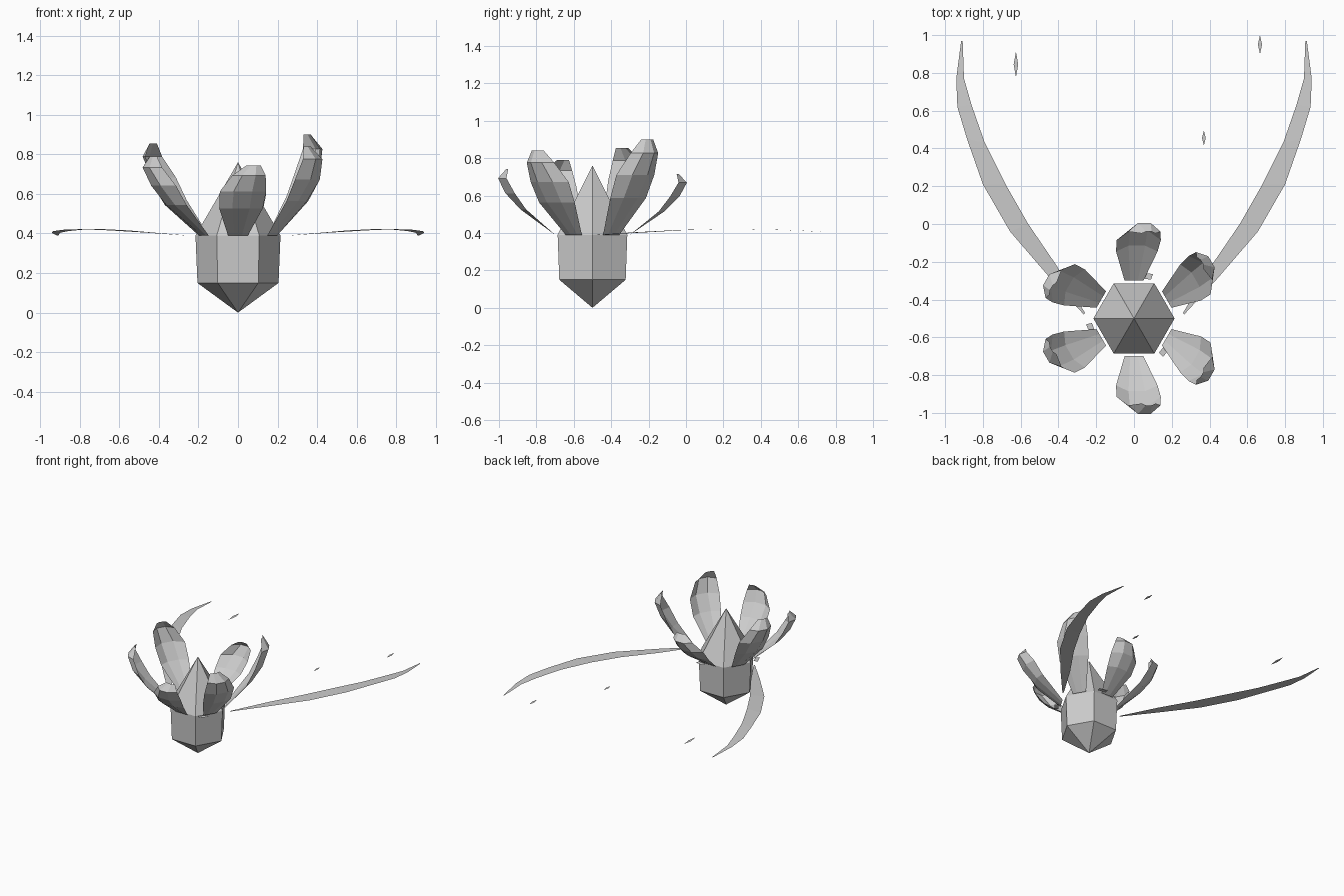
import bpy, math
from mathutils import Vector

if "Cube" in bpy.data.objects:
    bpy.data.objects.remove(bpy.data.objects["Cube"])

CY = -0.5  # flower centre on y


def add_mesh(name, verts, faces):
    me = bpy.data.meshes.new(name)
    me.from_pydata([tuple(v) for v in verts], [], faces)
    me.validate()
    me.update()
    ob = bpy.data.objects.new(name, me)
    bpy.context.collection.objects.link(ob)
    return ob


def strip_faces(rows, cols):
    return [(i * cols + j, i * cols + j + 1, (i + 1) * cols + j + 1, (i + 1) * cols + j)
            for i in range(rows - 1) for j in range(cols - 1)]


def polar(angle, r, t, z):
    # point at radius r, shifted sideways by t, around the flower centre
    a = math.radians(angle)
    return Vector((r * math.cos(a) - t * math.sin(a),
                   CY + r * math.sin(a) + t * math.cos(a), z))


# Six-sided crystal core: bottom point, two rings, top point
verts = [(0, CY, 0)]
for r, z in ((0.205, 0.15), (0.215, 0.39)):
    verts += [polar(k * 60, r, 0, z) for k in range(6)]
verts.append((0, CY, 0.76))
faces = []
for k in range(6):
    n = (k + 1) % 6
    faces += [(0, 1 + n, 1 + k), (1 + k, 1 + n, 7 + n, 7 + k), (7 + k, 7 + n, 13)]
add_mesh("crystal_core", verts, faces)

# Cupped petals: radius, height, sideways shift, half width, edge inset
RINGS = [(0.20, 0.39, 0.00, 0.050, 0.00),
         (0.385, 0.525, 0.015, 0.110, 0.03),
         (0.465, 0.61, 0.025, 0.117, 0.05),
         (0.505, 0.69, 0.055, 0.085, 0.045),
         (0.46, 0.74, 0.078, 0.037, 0.01)]
HEIGHTS = {30: 0.90, 90: 0.716, 150: 0.855, 210: 0.79, 270: 0.743, 330: 0.84}
for i, (ang, top) in enumerate(HEIGHTS.items()):
    side = 1 if i % 2 == 0 else -1  # tips lean in alternate directions
    s = (top - 0.39) / 0.35
    verts = []
    for r, z, shift, hw, inset in RINGS:
        for u in (-1, -0.4, 0.4, 1):
            verts.append(polar(ang, r - (inset if abs(u) == 1 else 0),
                               side * (shift + u * hw), 0.39 + (z - 0.39) * s))
    add_mesh(f"petal_{i + 1}", verts, strip_faces(len(RINGS), 4))

# Two long curved blades: outer and inner edge (x, y) pairs
OUTER = [(0.265, -0.48), (0.445, -0.285), (0.656, -0.04), (0.80, 0.21), (0.884, 0.45),
         (0.935, 0.62), (0.941, 0.77), (0.915, 0.97)]
INNER = [(0.26, -0.47), (0.41, -0.22), (0.56, 0.00), (0.68, 0.21), (0.79, 0.43),
         (0.86, 0.63), (0.90, 0.77), (0.907, 0.97)]
for name, sx in (("right_blade", 1), ("left_blade", -1)):
    verts = []
    for o, n in zip(OUTER, INNER):
        z = 0.39 + 0.032 * math.sin(math.pi * (o[1] + 0.48) / 1.45)
        verts += [(sx * o[0], o[1], z), (sx * n[0], n[1], z)]
    add_mesh(name, verts, strip_faces(len(OUTER), 2))

# Floating diamond slivers
for i, (x, y, hl, hw) in enumerate(((-0.625, 0.845, 0.068, 0.012),
                                    (0.667, 0.95, 0.05, 0.011),
                                    (0.37, 0.455, 0.04, 0.01))):
    z = 0.396
    add_mesh(f"sliver_{i + 1}", [(x, y - hl, z), (x + hw, y, z), (x, y + hl, z), (x - hw, y, z)],
             [(0, 1, 2, 3)])

# Small tabs tucked beside every second petal
for i, ang in enumerate((90, 210, 330)):
    verts = [polar(ang, r, t, 0.395) for r, t in
             ((0.205, -0.09), (0.235, -0.10), (0.245, -0.03), (0.215, -0.03))]
    add_mesh(f"tab_{i + 1}", verts, [(0, 1, 2, 3)])
